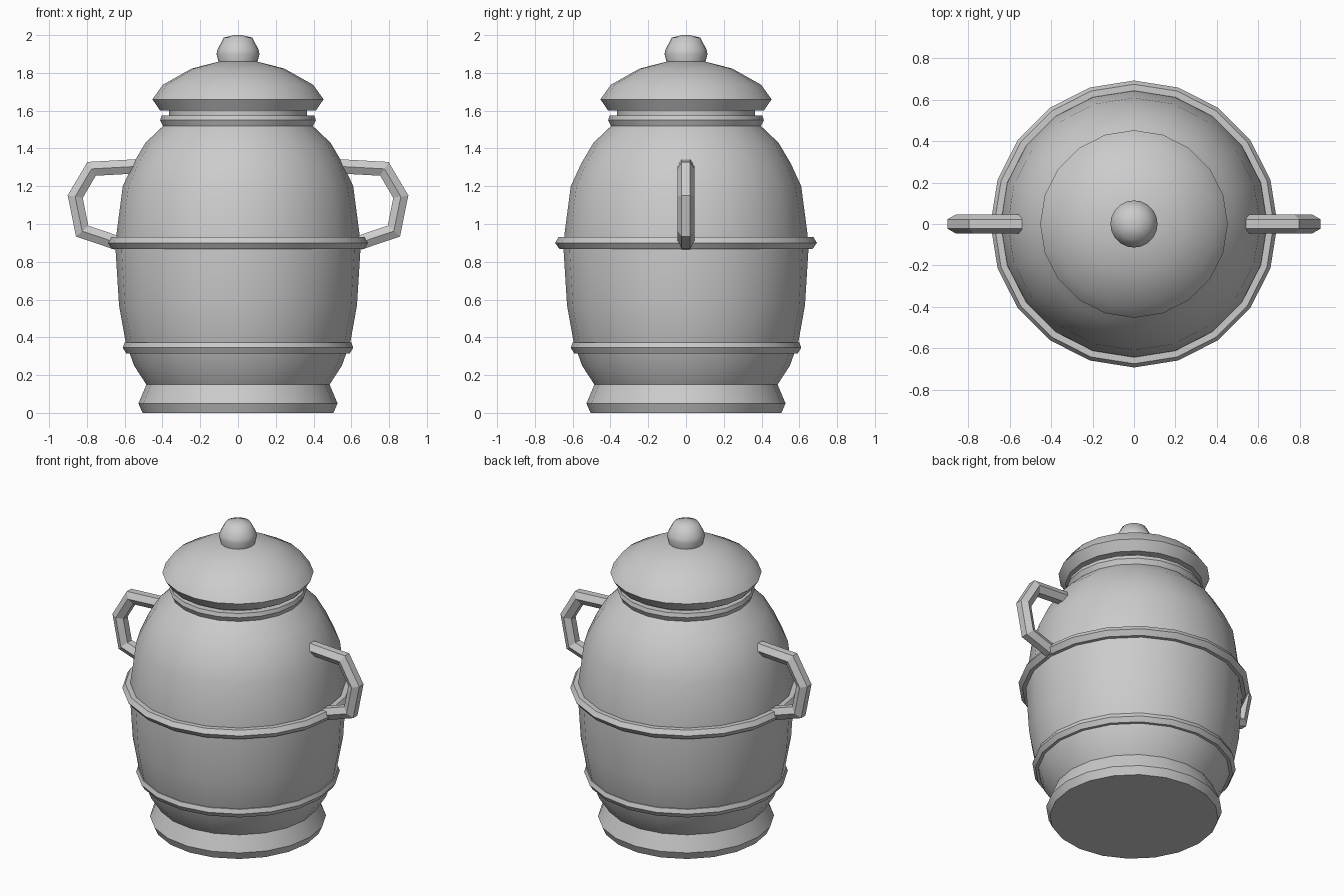
import bpy, bmesh, math
from mathutils import Vector

if "Cube" in bpy.data.objects:
    bpy.data.objects.remove(bpy.data.objects["Cube"])

SIDES = 20


def finish(name, bm, angle=None):
    bmesh.ops.recalc_face_normals(bm, faces=bm.faces[:])
    me = bpy.data.meshes.new(name)
    bm.to_mesh(me)
    bm.free()
    ob = bpy.data.objects.new(name, me)
    bpy.context.collection.objects.link(ob)
    if angle:
        bpy.ops.object.select_all(action='DESELECT')
        ob.select_set(True)
        bpy.context.view_layer.objects.active = ob
        bpy.ops.object.shade_smooth_by_angle(angle=math.radians(angle))
    return ob


def bridge(bm, a, b):
    n = len(a)
    for i in range(n):
        j = (i + 1) % n
        bm.faces.new((a[i], a[j], b[j], b[i]))


def lathe(name, profile, sides=SIDES, closed=False, angle=35):
    """Revolve (radius, height) points around z; cap the ends or close the loop."""
    bm = bmesh.new()
    rings = []
    for r, z in profile:
        rings.append([bm.verts.new((r * math.cos(2 * math.pi * k / sides),
                                    r * math.sin(2 * math.pi * k / sides), z))
                      for k in range(sides)])
    for a, b in zip(rings, rings[1:]):
        bridge(bm, a, b)
    if closed:
        bridge(bm, rings[-1], rings[0])
    else:
        bm.faces.new(rings[0])
        bm.faces.new(rings[-1])
    return finish(name, bm, angle)


def handle(name, side):
    """Hexagonal bar swept along a mitred path in the xz plane."""
    path = [Vector(p) for p in ((0.54, 1.305), (0.775, 1.292), (0.862, 1.145),
                                (0.825, 0.962), (0.64, 0.90))]
    bm = bmesh.new()
    rings = []
    for i, p in enumerate(path):
        d0 = (p - path[max(i - 1, 0)]).normalized() if i else (path[1] - p).normalized()
        d1 = (path[i + 1] - p).normalized() if i < len(path) - 1 else d0
        t = (d0 + d1).normalized()
        n = Vector((-t.y, t.x)) / t.dot(d0)
        ring = []
        for k in range(6):
            a = k * math.pi / 3
            q = p + n * (0.0435 * math.sin(a))
            ring.append(bm.verts.new((side * q.x, 0.045 * math.cos(a), q.y)))
        rings.append(ring)
    for a, b in zip(rings, rings[1:]):
        bridge(bm, a, b)
    bm.faces.new(rings[0])
    bm.faces.new(rings[-1])
    return finish(name, bm)


# Foot and barrel-shaped body
lathe("foot", [(0.505, 0), (0.527, 0.05), (0.485, 0.15)], angle=25)
lathe("body", [(0.47, 0.13), (0.485, 0.15), (0.55, 0.25), (0.595, 0.375),
               (0.63, 0.57), (0.648, 0.86), (0.643, 0.95), (0.61, 1.20),
               (0.555, 1.32), (0.49, 1.43), (0.39, 1.525)])

# Raised bands around the body
lathe("lower_band", [(0.55, 0.315), (0.592, 0.315), (0.61, 0.345),
                     (0.60, 0.372), (0.55, 0.372)], closed=True, angle=25)
lathe("upper_band", [(0.63, 0.868), (0.67, 0.868), (0.693, 0.90),
                     (0.675, 0.93), (0.63, 0.93)], closed=True, angle=25)

# Collar, neck and lid
lathe("collar", [(0.395, 1.515), (0.412, 1.55), (0.405, 1.575)], angle=25)
lathe("neck", [(0.365, 1.56), (0.365, 1.62)])
lathe("lid", [(0.412, 1.60), (0.453, 1.66), (0.398, 1.737), (0.245, 1.823),
              (0.10, 1.86)], angle=40)
lathe("lid_knob", [(0.10, 1.845), (0.114, 1.90), (0.108, 1.925), (0.075, 1.987),
                   (0.02, 2.0)], angle=50)

# Side handles
for side, label in ((-1, "left"), (1, "right")):
    handle(label + "_handle", side)
